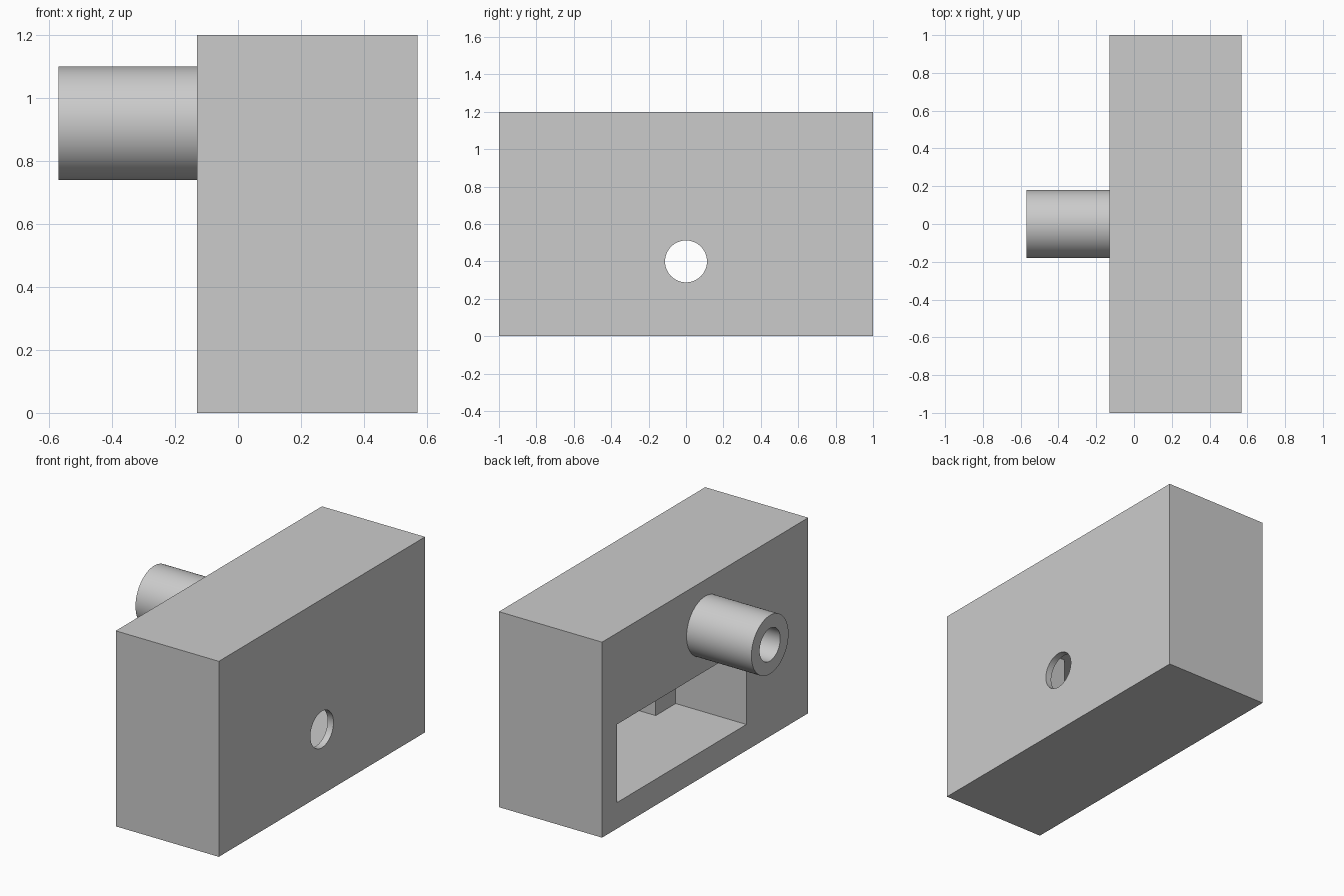
import bpy
import bmesh
import math
from mathutils import Matrix, Vector

SEGMENTS = 96

default_cube = bpy.data.objects.get("Cube")
if default_cube:
    bpy.data.objects.remove(default_cube, do_unlink=True)

grey = bpy.data.materials.new("light grey")
grey.use_nodes = True
colour = (0.6, 0.6, 0.6, 1)
grey.diffuse_color = colour
for node in grey.node_tree.nodes:
    if node.type == "BSDF_PRINCIPLED":
        node.inputs["Base Color"].default_value = colour


def finish(name, bm):
    """Turn a bmesh into a named object."""
    bmesh.ops.recalc_face_normals(bm, faces=bm.faces)
    mesh = bpy.data.meshes.new(name)
    bm.to_mesh(mesh)
    bm.free()
    mesh.materials.append(grey)
    obj = bpy.data.objects.new(name, mesh)
    bpy.context.collection.objects.link(obj)
    return obj


def box(name, x, y, z):
    """Box from (low, high) pairs on each axis."""
    low, high = (Vector(corner) for corner in zip(x, y, z))
    bm = bmesh.new()
    bmesh.ops.create_cube(bm, size=1, matrix=Matrix.Translation((low + high) / 2)
                          @ Matrix.Diagonal((*(high - low), 1)))
    return finish(name, bm)


def rod(name, x, z, radius):
    """Cylinder lying along x, centred on y = 0."""
    bm = bmesh.new()
    bmesh.ops.create_cone(bm, cap_ends=True, segments=SEGMENTS, radius1=radius,
                          radius2=radius, depth=x[1] - x[0],
                          matrix=Matrix.Translation((sum(x) / 2, 0, z))
                          @ Matrix.Rotation(math.pi / 2, 4, "Y"))
    return finish(name, bm)


def select(obj):
    bpy.ops.object.select_all(action="DESELECT")
    obj.select_set(True)
    bpy.context.view_layer.objects.active = obj


def cut(target, cutter):
    """Subtract the cutter and remove it."""
    cutter.hide_render = True
    select(target)
    mod = target.modifiers.new("cut", "BOOLEAN")
    mod.operation = "DIFFERENCE"
    mod.solver = "EXACT"
    mod.object = cutter
    bpy.ops.object.modifier_apply(modifier=mod.name)
    bpy.data.objects.remove(cutter, do_unlink=True)


def smooth(obj):
    select(obj)
    bpy.ops.object.shade_smooth_by_angle(angle=math.radians(30))


# Block with a stepped pocket open on its right side and a round shaft hole
block = box("housing_block", (-0.13, 0.57), (-1, 1), (0, 1.2))
cut(block, box("pocket_cutter", (-0.3, 0.35), (-0.4, 0.854), (0.16, 0.64)))
cut(block, box("recess_cutter", (0.2, 0.53), (-0.206, 0.66), (0.16, 0.64)))
cut(block, rod("shaft_hole_cutter", (0.45, 0.7), 0.4, 0.112))
smooth(block)

# Hollow sleeve, spun from a tube profile
bm = bmesh.new()
profile = [(-0.13, 0.1), (-0.57, 0.1), (-0.57, 0.18), (-0.13, 0.18)]
verts = [bm.verts.new((x, 0, 0.92 + r)) for x, r in profile]
edges = [bm.edges.new(pair) for pair in zip(verts, verts[1:])]
bmesh.ops.spin(bm, geom=verts + edges, cent=(0, 0, 0.92), axis=(1, 0, 0),
               angle=math.tau, steps=SEGMENTS, use_merge=True)
bmesh.ops.remove_doubles(bm, verts=bm.verts, dist=0.0001)
sleeve = finish("mounting_sleeve", bm)
# Make sure the outer wall faces outward on this open shell
outer = max(sleeve.data.polygons, key=lambda p: p.center.z)
if outer.normal.z < 0:
    sleeve.data.flip_normals()
smooth(sleeve)
